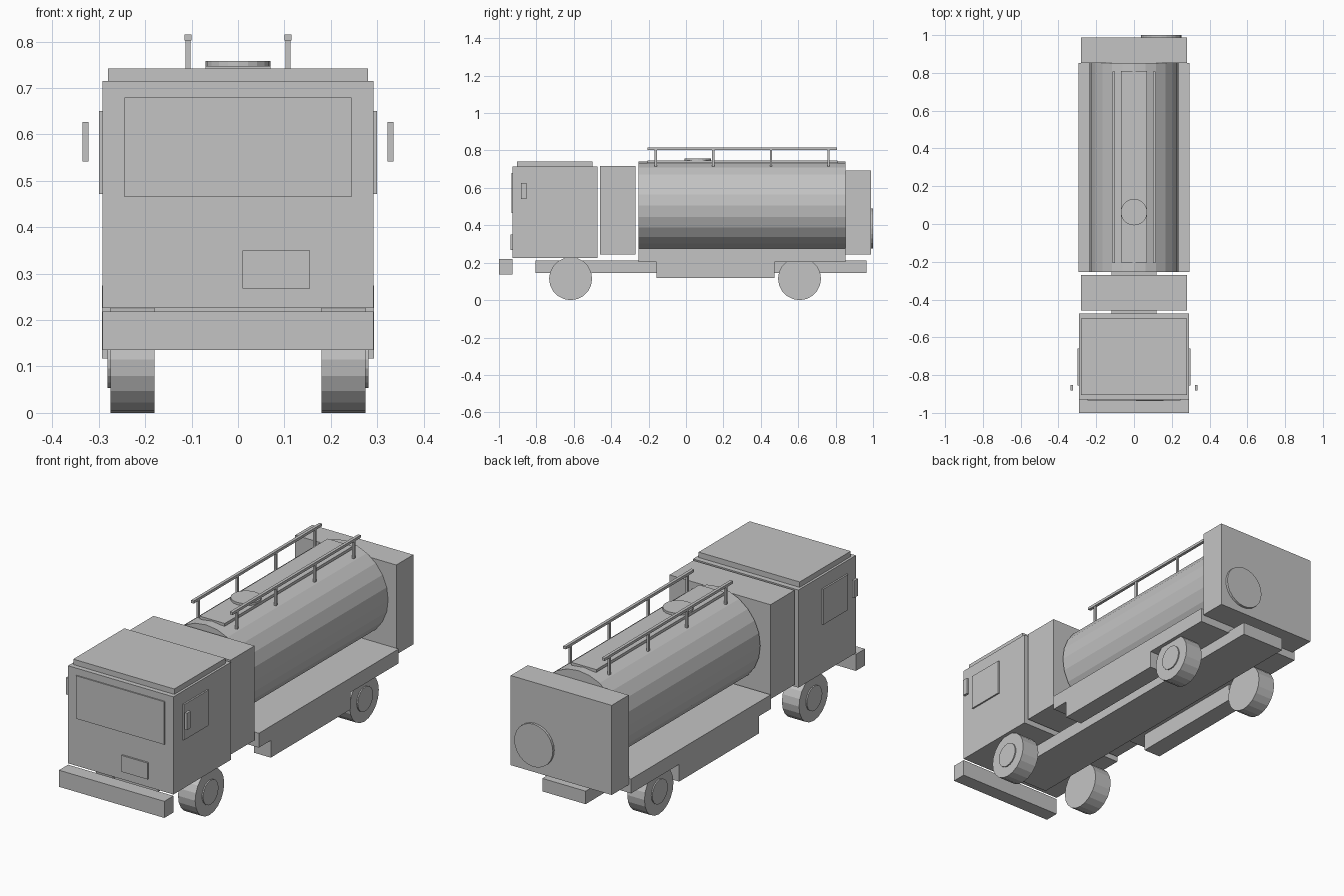
import bpy
import bmesh
from math import radians
from mathutils import Matrix

if "Cube" in bpy.data.objects:
    bpy.data.objects.remove(bpy.data.objects["Cube"], do_unlink=True)

GREY = (0.55, 0.55, 0.55, 1)
paint = bpy.data.materials.new("plain_grey")
paint.use_nodes = True
paint.diffuse_color = GREY
paint.node_tree.nodes["Principled BSDF"].inputs["Base Color"].default_value = GREY


def finish(name, bm):
    mesh = bpy.data.meshes.new(name)
    bm.to_mesh(mesh)
    bm.free()
    mesh.materials.append(paint)
    obj = bpy.data.objects.new(name, mesh)
    bpy.context.collection.objects.link(obj)
    return obj


def box(name, x, y, z):
    """Box from three (low, high) ranges."""
    bm = bmesh.new()
    size = [hi - lo for lo, hi in (x, y, z)]
    mid = [(hi + lo) / 2 for lo, hi in (x, y, z)]
    bmesh.ops.create_cube(bm, size=1, matrix=Matrix.Translation(mid) @ Matrix.Diagonal((*size, 1)))
    return finish(name, bm)


def sides(name, x, y, z):
    """The same box on the left and on the right."""
    box("left_" + name, x, y, z)
    box("right_" + name, (-x[1], -x[0]), y, z)


def disc(name, center, radius, depth, axis, segments=24):
    turn = {"x": Matrix.Rotation(radians(90), 4, "Y"),
            "y": Matrix.Rotation(radians(90), 4, "X"),
            "z": Matrix.Identity(4)}[axis]
    bm = bmesh.new()
    bmesh.ops.create_cone(bm, cap_ends=True, segments=segments, radius1=radius, radius2=radius,
                          depth=depth, matrix=Matrix.Translation(center) @ turn)
    return finish(name, bm)


# Chassis, bumper and cab
box("chassis", (-0.12, 0.12), (-0.805, 0.966), (0.146, 0.211))
box("front_bumper", (-0.292, 0.292), (-1, -0.928), (0.136, 0.219))
box("cab", (-0.292, 0.292), (-0.928, -0.473), (0.226, 0.715))
box("cab_roof", (-0.28, 0.28), (-0.904, -0.5), (0.715, 0.742))
box("windshield", (-0.245, 0.245), (-0.934, -0.927), (0.465, 0.68))
box("front_panel", (0.01, 0.155), (-0.937, -0.928), (0.268, 0.35))
sides("side_window", (0.291, 0.3), (-0.855, -0.66), (0.472, 0.65))
sides("mirror", (0.322, 0.335), (-0.882, -0.853), (0.542, 0.627))

# Equipment compartment, tank and rear cabinet
box("equipment_compartment", (-0.28, 0.28), (-0.459, -0.269), (0.243, 0.716))
disc("tank", (0, 0.3, 0.505), 0.235, 1.106, "y")
box("tank_bed", (-0.293, 0.293), (-0.253, 0.853), (0.203, 0.275))
sides("bed_locker", (0.2, 0.293), (-0.159, 0.473), (0.117, 0.203))
box("rear_cabinet", (-0.28, 0.28), (0.853, 0.988), (0.243, 0.692))
disc("rear_hose_cover", (0.145, 0.993, 0.382), 0.107, 0.014, "y")

# Walkway, hatch and railings on top of the tank
box("walkway", (-0.07, 0.07), (-0.205, 0.81), (0.733, 0.747))
disc("tank_hatch", (0, 0.063, 0.752), 0.07, 0.013, "z", 20)
sides("hand_rail", (0.1, 0.115), (-0.207, 0.808), (0.802, 0.815))
for i in range(4):
    y = -0.162 + i * 0.308
    sides(f"rail_post_{i + 1}", (0.102, 0.113), (y - 0.006, y + 0.006), (0.715, 0.803))

# Wheels with hub caps
for end, y in (("front", -0.617), ("rear", 0.607)):
    for side, s in (("left", 1), ("right", -1)):
        disc(f"{end}_{side}_wheel", (s * 0.2275, y, 0.115), 0.115, 0.095, "x", 20)
        disc(f"{end}_{side}_hub", (s * 0.273, y, 0.115), 0.061, 0.016, "x", 20)
